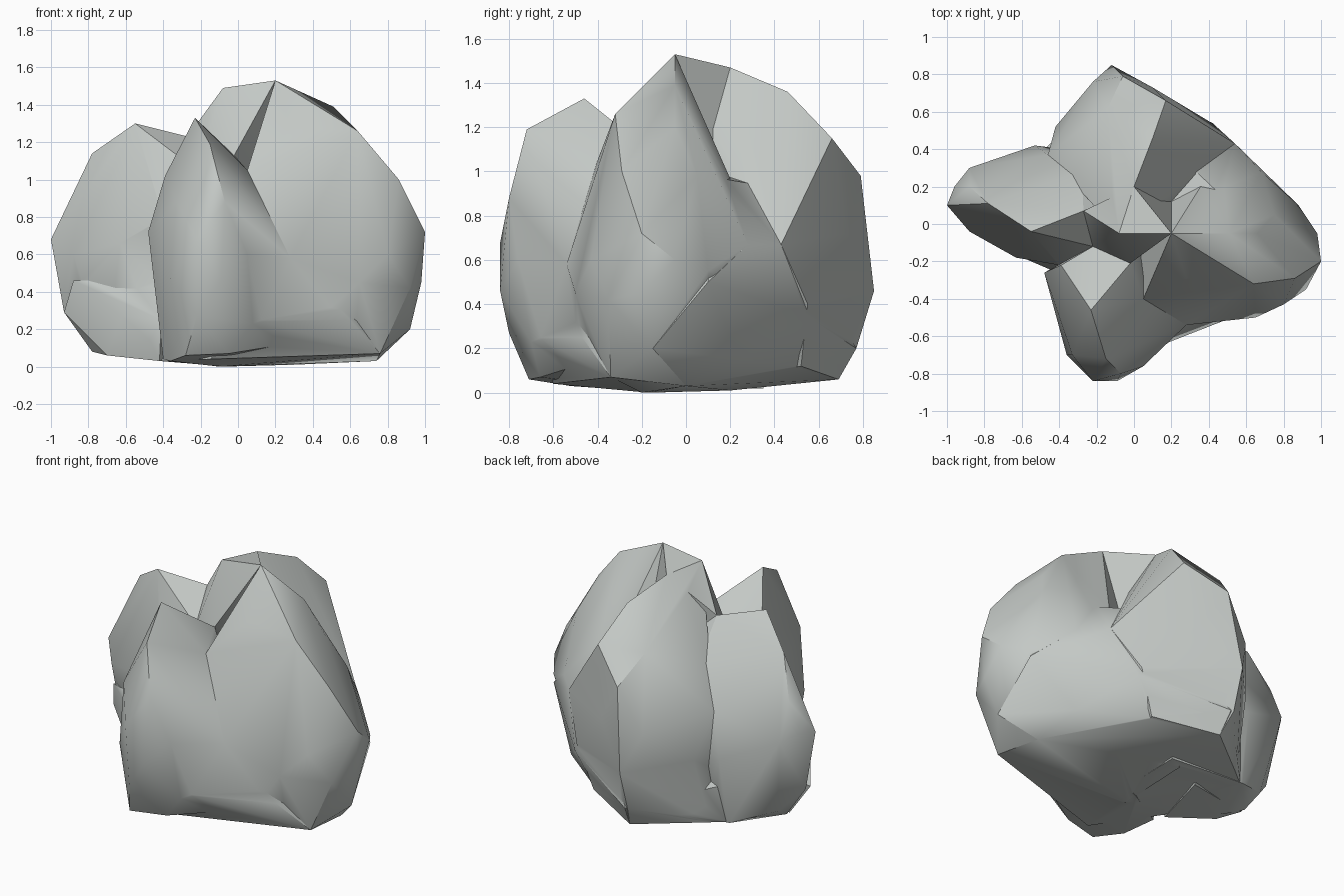
import bpy
import bmesh
import math

cube = bpy.data.objects.get("Cube")
if cube:
    bpy.data.objects.remove(cube, do_unlink=True)

stone = bpy.data.materials.new("pale grey stone")
stone.use_nodes = True
colour = (0.55, 0.58, 0.56, 1)
stone.diffuse_color = colour
stone.node_tree.nodes["Principled BSDF"].inputs["Base Color"].default_value = colour


def make_lobe(name, *sections):
    """Wrap one convex chunk of stone around its cross-section corners."""
    mesh = bpy.data.meshes.new(name)
    shape = bmesh.new()
    for section in sections:
        for corner in section:
            shape.verts.new(corner)
    hull = bmesh.ops.convex_hull(shape, input=list(shape.verts))
    unused = {item for item in hull["geom_interior"] + hull["geom_unused"]
              if isinstance(item, bmesh.types.BMVert)}
    bmesh.ops.delete(shape, geom=list(unused), context="VERTS")
    # Merge near-flat triangles into broad chipped facets
    bmesh.ops.dissolve_limit(shape, angle_limit=math.radians(3),
                             verts=list(shape.verts), edges=list(shape.edges))
    bmesh.ops.recalc_face_normals(shape, faces=list(shape.faces))
    shape.to_mesh(mesh)
    shape.free()
    mesh.materials.append(stone)
    lobe = bpy.data.objects.new(name, mesh)
    bpy.context.collection.objects.link(lobe)
    return lobe


# Corners shared by neighbouring lobes
summit = (.2, -.05, 1.53)
summit_side = (-.08, -.05, 1.49)
summit_back = (0, .2, 1.47)
notch = (.2, .12, 1)
notch_rim = (.54, .43, .67)
front_gap = (.05, -.4, 1.05)
front_crease = (.28, -.54, .58)
saddle = (-.02, -.21, 1.13)
side_gap = (-.22, -.12, 1.05)
side_pass = (-.27, .07, 1.23)
valley_top = (-.28, .28, .99)
valley_low = (-.46, .37, .77)

# Large lobe, from its crest down to its foot
rock = make_lobe(
    "rock",
    [summit, (.51, -.05, 1.39), (.28, -.29, 1.28), (.64, -.32, 1.26), (.66, -.05, 1.2)],
    [notch, front_gap, (.47, .15, .97), (.86, -.29, 1), (.75, .05, .98)],
    [(1, -.2, .72), (.98, -.05, .6), (.88, .1, .55), (.68, .28, .67), (.8, -.43, .6)],
    [front_crease, (.98, -.2, .45), (.92, -.35, .42), (.65, -.5, .45), (.5, .43, .45)],
    [(.92, -.15, .2), (.76, -.34, .07), (.74, 0, .03), (.42, .42, .17),
     (.27, -.5, .12), (-.1, -.2, 0), (-.1, .3, .02)],
)

# Broad foot that fills the hollows between the lobes
foot = make_lobe(
    "foot",
    [notch, (.47, .15, .97), (.29, .32, .94), notch_rim, (.68, .28, .67)],
    [(.88, .1, .5), (.42, .54, .35), front_crease, (.6, -.47, .25), (.09, -.67, .25)],
    [(.92, -.15, .2), (.65, .25, .15), (-.1, .77, .2), (-.5, .38, .3)],
    [(.76, -.34, .07), (.74, 0, .03), (.3, .5, .12), (-.08, .69, .06), (.3, .2, .01),
     (-.55, .32, .06), (-.4, -.2, .03), (-.15, -.6, .04), (-.08, -.17, 0)],
)

# Crown joining the summit to its neighbours
crown = make_lobe("crown", [summit, summit_side, summit_back],
                  [notch, saddle, side_gap, side_pass, (-.1, .1, .8)])

# Back lobe with a steep chipped ridge
back_lobe = make_lobe(
    "back_lobe",
    [summit_side, summit_back, (.1, .46, 1.36), (.17, .66, 1.15)],
    [notch, valley_top, (-.06, .79, .98), (-.14, .62, 1.16)],
    [notch_rim, (-.22, .76, .7), (.1, .73, .72), valley_low],
    [(-.12, .85, .46), (.4, .55, .4), (-.42, .52, .5)],
    [(-.12, .77, .2), (-.08, .69, .06), (.3, .52, .12), (-.45, .4, .06), (.1, -.1, .01)],
)

# Side lobe with a pointed crest
side_lobe = make_lobe(
    "side_lobe",
    [(-.78, .11, 1.14), (-.55, -.04, 1.3), side_pass, (-.1, .1, 1.1)],
    [(-.88, .2, .88), (-1, .1, .68), (-.96, .2, .7), (-.88, .3, .65), valley_top, valley_low],
    [(-.88, -.04, .6), (-.63, -.18, .66), (-.4, -.22, .8), side_gap],
    [(-.93, .1, .29), (-.53, .42, .5)],
    [(-.78, .08, .08), (-.7, 0, .06), (-.4, -.1, .03), (-.55, .34, .06),
     (-.8, .2, .15), (0, -.1, .01), (0, .35, .02)],
)

# Ledge jutting out under the side lobe
ledge = make_lobe(
    "ledge",
    [(-.88, -.02, .46), (-.6, 0, .46), (-.33, -.2, .46), (-.5, .2, .4)],
    [(-.93, .05, .29), (-.62, -.17, .27), (-.41, -.26, .25)],
    [(-.78, .05, .08), (-.7, -.08, .06), (-.47, -.23, .14), (-.42, -.22, .03), (-.3, .2, .02)],
)

# Front lobe with diamond-shaped chips on its nose
front_lobe = make_lobe(
    "front_lobe",
    [(-.23, -.46, 1.33), (-.15, -.72, 1.19), side_gap, (-.39, -.22, 1.02)],
    [front_gap, saddle, (-.33, -.7, .88), (-.07, -.8, .88), (-.48, -.26, .72)],
    [front_crease, (-.22, -.84, .68), (-.09, -.84, .46), (.05, -.76, .6)],
    [(-.36, -.7, .47), (-.42, -.35, .4), (-.22, -.8, .27), (.08, -.7, .23)],
    [(-.32, -.68, .16), (-.28, -.71, .06), (-.05, -.66, .07), (.26, -.5, .12),
     (-.36, -.52, .03), (-.4, -.3, .04), (-.1, -.1, 0), (.2, 0, .03)],
)

# Fuse the lobes into a single stone
bpy.context.view_layer.objects.active = rock
for part in (foot, crown, back_lobe, side_lobe, ledge, front_lobe):
    union = rock.modifiers.new("union", "BOOLEAN")
    union.operation = "UNION"
    union.solver = "EXACT"
    union.object = part
    bpy.ops.object.modifier_apply(modifier=union.name)
    bpy.data.objects.remove(part, do_unlink=True)

# Soften shallow edges and keep the chipped ones crisp
bpy.ops.object.select_all(action="DESELECT")
rock.select_set(True)
bpy.ops.object.shade_smooth_by_angle(angle=math.radians(34))
